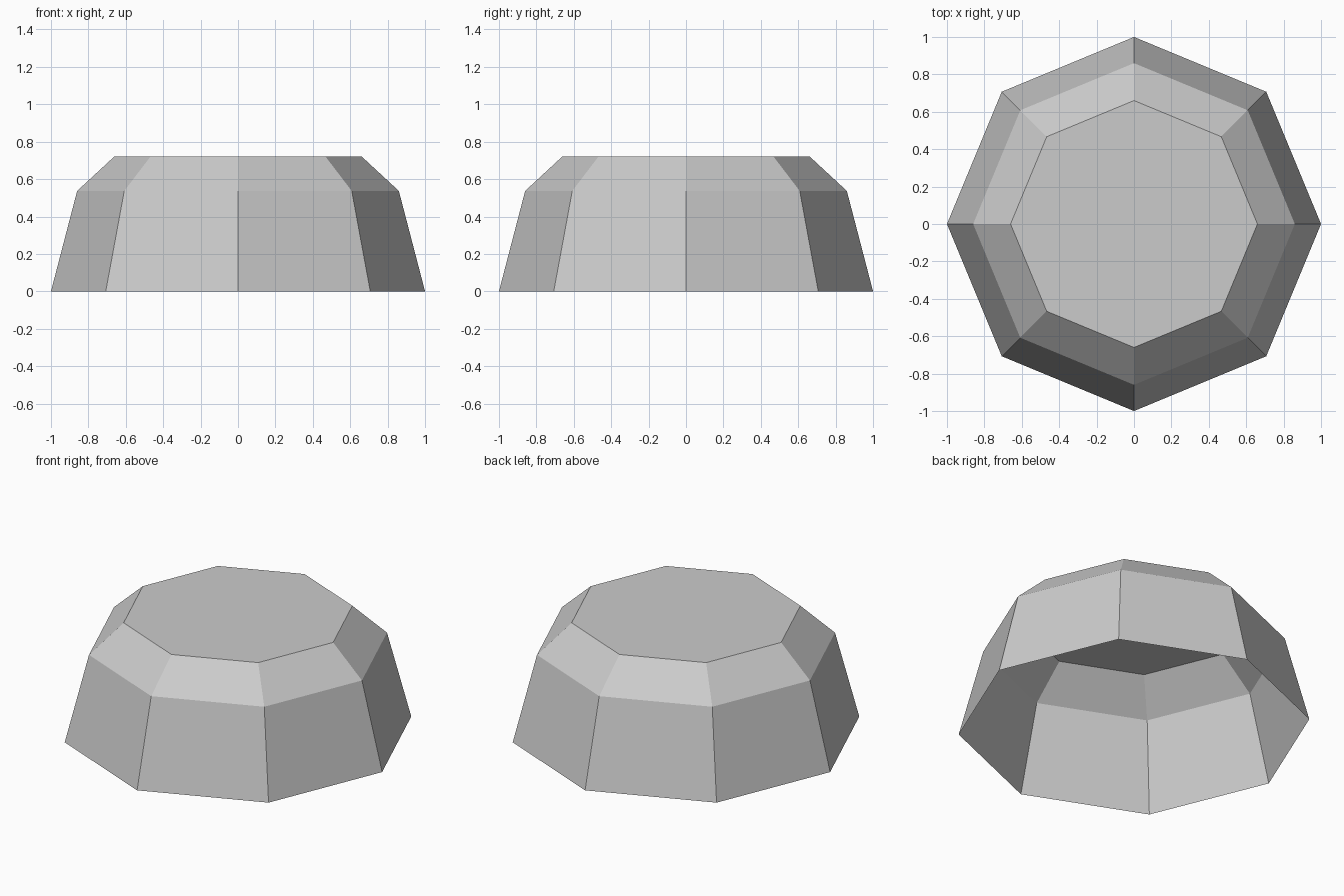
import bpy
import bmesh
from math import cos, sin, tau

cube = bpy.data.objects.get("Cube")
if cube:
    bpy.data.objects.remove(cube, do_unlink=True)

# Plain grey material
grey = bpy.data.materials.new("plain grey")
grey.use_nodes = True
colour = (0.6, 0.6, 0.6, 1)
grey.diffuse_color = colour
grey.node_tree.nodes["Principled BSDF"].inputs["Base Color"].default_value = colour

# Open-bottomed octagonal dome: (radius, height) of each ring
SIDES = 8
PROFILE = [(1.0, 0.0), (0.86, 0.537), (0.66, 0.722)]

bm = bmesh.new()
rings = [[bm.verts.new((r * cos(tau * i / SIDES), r * sin(tau * i / SIDES), z))
          for i in range(SIDES)] for r, z in PROFILE]

# Sloped wall and bevel bands
for low, high in zip(rings, rings[1:]):
    for i in range(SIDES):
        j = (i + 1) % SIDES
        bm.faces.new((low[i], low[j], high[j], high[i]))

# Flat top
bm.faces.new(rings[-1])

mesh = bpy.data.meshes.new("dome_shell")
bm.to_mesh(mesh)
bm.free()
mesh.materials.append(grey)
dome = bpy.data.objects.new("dome_shell", mesh)
bpy.context.collection.objects.link(dome)
